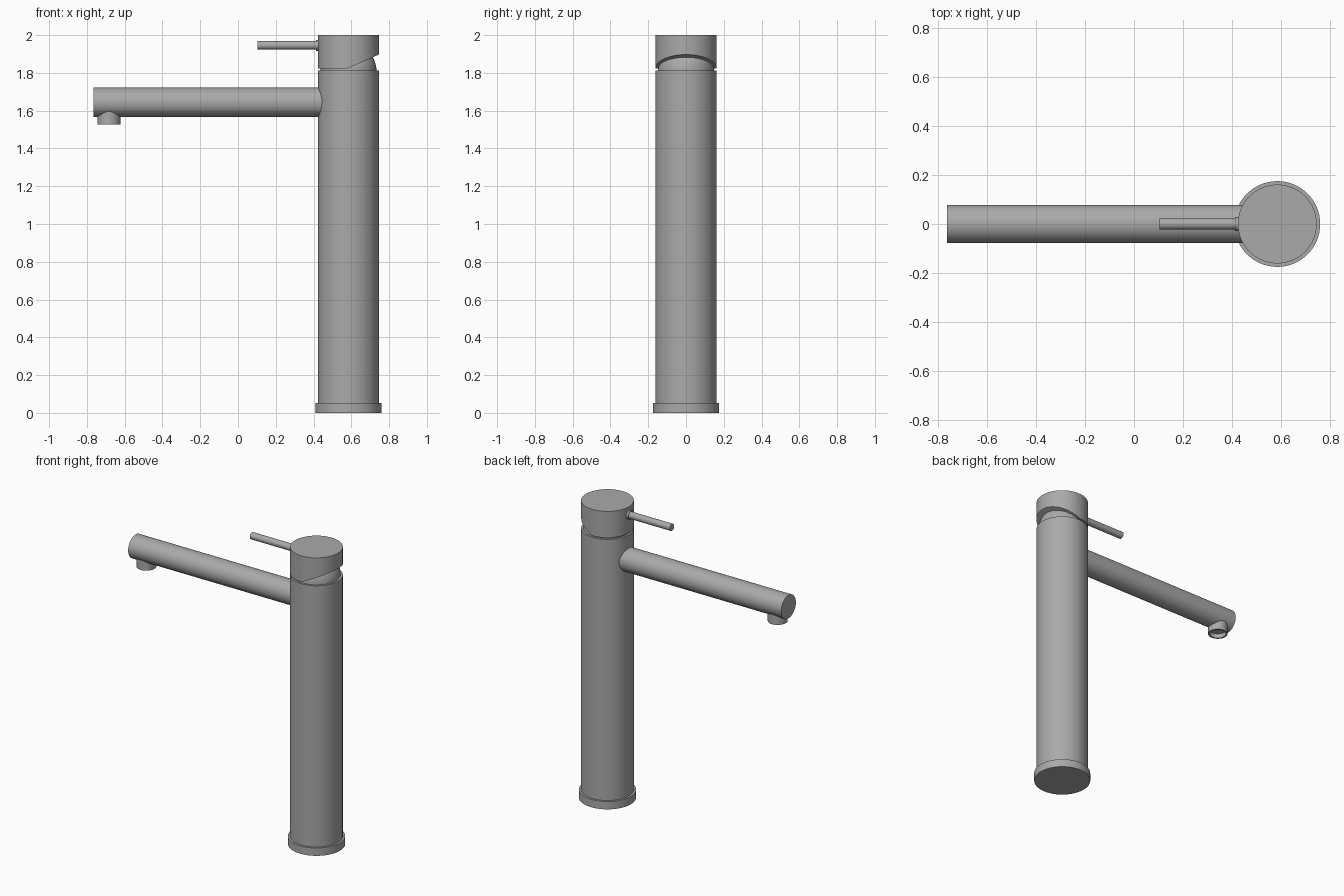
import bpy, bmesh, math
from mathutils import Matrix, Vector

if "Cube" in bpy.data.objects:
    bpy.data.objects.remove(bpy.data.objects["Cube"])

# Single brushed metal colour
metal = bpy.data.materials.new("brushed grey metal")
metal.use_nodes = True
GREY = (0.4, 0.4, 0.4, 1)
metal.diffuse_color = GREY
metal.node_tree.nodes["Principled BSDF"].inputs["Base Color"].default_value = GREY

COLUMN_X = 0.585
ALONG_X = Matrix.Rotation(math.pi / 2, 4, 'Y')


def lathe(name, profile, location, rotation=Matrix(), segments=64, cut=None):
    """Revolve (radius, height) points around a local z axis, capping both ends."""
    bm = bmesh.new()
    rings = []
    for r, h in profile:
        rings.append([bm.verts.new((r * math.cos(a), r * math.sin(a), h))
                      for a in (2 * math.pi * i / segments for i in range(segments))])
    for low, high in zip(rings, rings[1:]):
        for i in range(segments):
            j = (i + 1) % segments
            bm.faces.new((low[i], low[j], high[j], high[i]))
    bm.faces.new(rings[0][::-1])
    bm.faces.new(rings[-1])
    # Optional slanted cut, closed with a flat face
    if cut:
        point, normal = cut
        result = bmesh.ops.bisect_plane(
            bm, geom=bm.verts[:] + bm.edges[:] + bm.faces[:],
            plane_co=point, plane_no=normal, clear_outer=True)
        edges = [e for e in result["geom_cut"] if isinstance(e, bmesh.types.BMEdge)]
        edges = [e for e in edges if e.is_boundary]
        bmesh.ops.holes_fill(bm, edges=[e for e in bm.edges if e.is_boundary] or edges, sides=0)
    bmesh.ops.recalc_face_normals(bm, faces=bm.faces[:])
    mesh = bpy.data.meshes.new(name)
    bm.to_mesh(mesh)
    bm.free()
    mesh.materials.append(metal)
    obj = bpy.data.objects.new(name, mesh)
    obj.matrix_world = Matrix.Translation(location) @ rotation
    bpy.context.collection.objects.link(obj)
    bpy.ops.object.select_all(action='DESELECT')
    obj.select_set(True)
    bpy.context.view_layer.objects.active = obj
    bpy.ops.object.shade_smooth_by_angle(angle=math.radians(30))
    return obj


# Upright body
lathe("base_ring", [(0.175, 0), (0.175, 0.053)], (COLUMN_X, 0, 0))
lathe("column", [(0.161, 0.05), (0.161, 1.812)], (COLUMN_X, 0, 0))

# Rounded pivot under the handle
dome = [(0.148 * math.cos(a), 0.148 * math.sin(a))
        for a in (math.radians(6 * i) for i in range(15))]
lathe("pivot_dome", [(0.148, -0.01)] + dome, (COLUMN_X, 0, 1.81))

# Handle cap with its slanted underside, and the lever
lathe("handle_cap", [(0.161, 0), (0.161, 0.177)], (COLUMN_X, 0, 1.823),
      cut=(Vector((-0.005, 0, 0)), Vector((0.446, 0, -1)).normalized()))
lathe("lever_collar", [(0.029, 0), (0.029, 0.04)], (0.412, 0, 1.946), ALONG_X, 32)
lathe("lever", [(0.023, 0), (0.023, 0.35)], (0.104, 0, 1.946), ALONG_X, 32)

# Spout and its recessed outlet
lathe("spout", [(0.078, 0), (0.078, 1.26)], (-0.764, 0, 1.644), ALONG_X)
lathe("outlet", [(0.051, 0.03), (0.051, 0), (0.061, 0), (0.061, 0.09)],
      (-0.683, 0, 1.528), segments=48)
